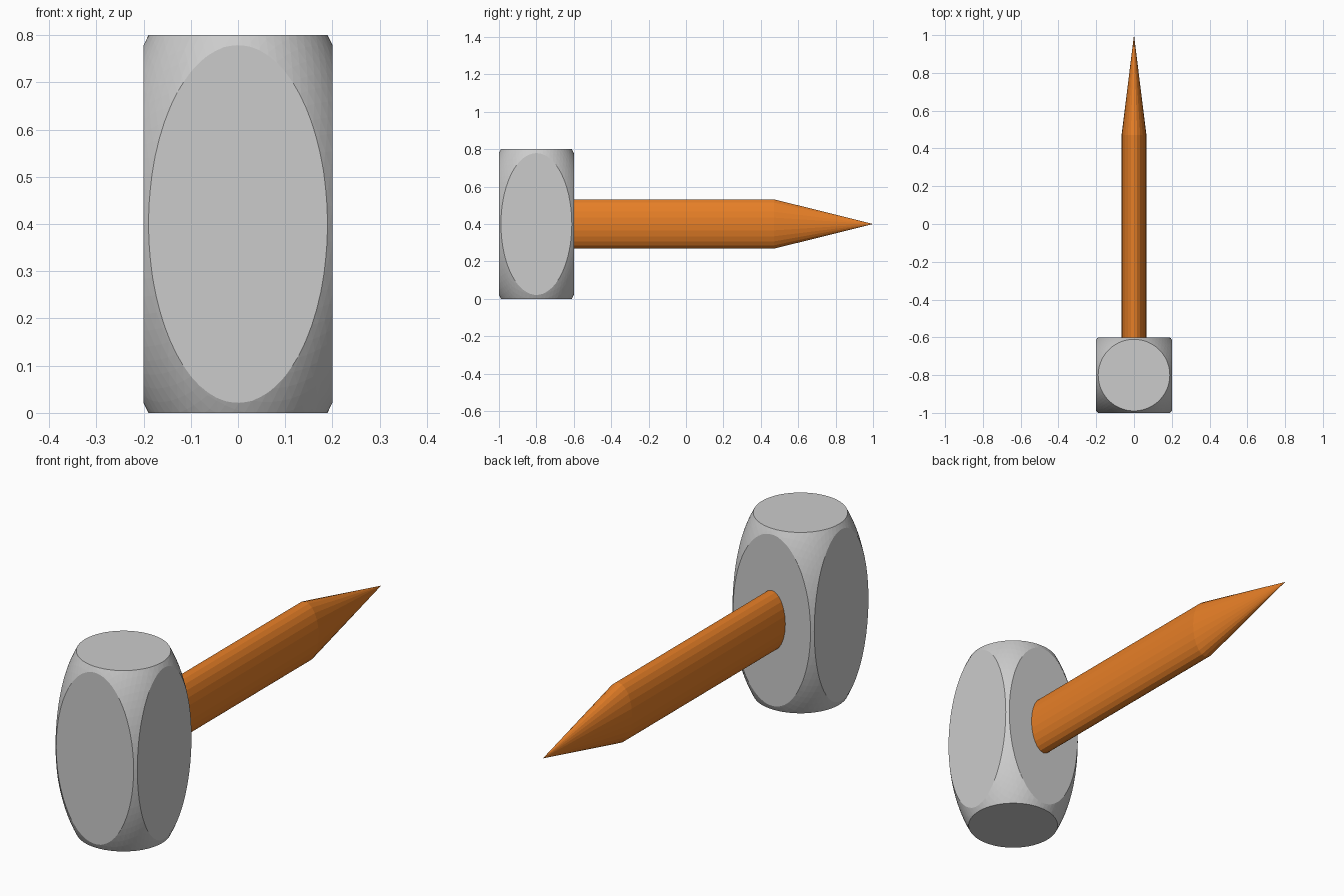
import bpy
import bmesh
import math
from mathutils import Matrix, Vector

cube = bpy.data.objects.get("Cube")
if cube:
    bpy.data.objects.remove(cube, do_unlink=True)

HEAD_HALF = Vector((0.2, 0.2, 0.4))
HEAD_CENTRE = Vector((0, -0.8, 0.4))
ROUNDING = 1.378          # ellipsoid size relative to the head's box
SHAFT_START, SHAFT_END, TIP = -0.62, 0.47, 1.0
SHAFT_HALF = Vector((0.066, 1, 0.132))


def make_object(name, bm, material=None):
    bmesh.ops.recalc_face_normals(bm, faces=bm.faces)
    mesh = bpy.data.meshes.new(name)
    bm.to_mesh(mesh)
    bm.free()
    obj = bpy.data.objects.new(name, mesh)
    bpy.context.collection.objects.link(obj)
    if material:
        mesh.materials.append(material)
    return obj


def make_material(name, colour):
    mat = bpy.data.materials.new(name)
    mat.use_nodes = True
    mat.diffuse_color = colour
    mat.node_tree.nodes["Principled BSDF"].inputs["Base Color"].default_value = colour
    return mat


# Hammer head: an ellipsoid sliced flat on all six sides
bm = bmesh.new()
bmesh.ops.create_icosphere(bm, subdivisions=5, radius=ROUNDING)
for axis in range(3):
    for side in (-1, 1):
        normal = Vector((0, 0, 0))
        normal[axis] = side
        cut = bmesh.ops.bisect_plane(
            bm, geom=bm.verts[:] + bm.edges[:] + bm.faces[:],
            plane_co=normal, plane_no=normal, clear_outer=True)
        rim = [e for e in cut["geom_cut"] if isinstance(e, bmesh.types.BMEdge)]
        bmesh.ops.contextual_create(bm, geom=rim)
bmesh.ops.transform(
    bm, verts=bm.verts,
    matrix=Matrix.Translation(HEAD_CENTRE) @ Matrix.Diagonal(HEAD_HALF).to_4x4())
make_object("hammer_head", bm)

# Handle: an oval shaft whose end face is drawn out to a point
bm = bmesh.new()
length = SHAFT_END - SHAFT_START
bmesh.ops.create_cone(bm, cap_ends=True, segments=24, radius1=1, radius2=1, depth=length)
end_face = max(bm.faces, key=lambda f: f.calc_center_median().z)
apex = bmesh.ops.poke(bm, faces=[end_face])["verts"][0]
apex.co.z += TIP - SHAFT_END
bmesh.ops.transform(
    bm, verts=bm.verts,
    matrix=Matrix.Translation((0, (SHAFT_START + SHAFT_END) / 2, HEAD_CENTRE.z))
    @ Matrix.Diagonal(SHAFT_HALF).to_4x4()
    @ Matrix.Rotation(math.radians(-90), 4, "X"))
make_object("handle", bm, make_material("orange_wood", (0.79, 0.21, 0.02, 1)))
